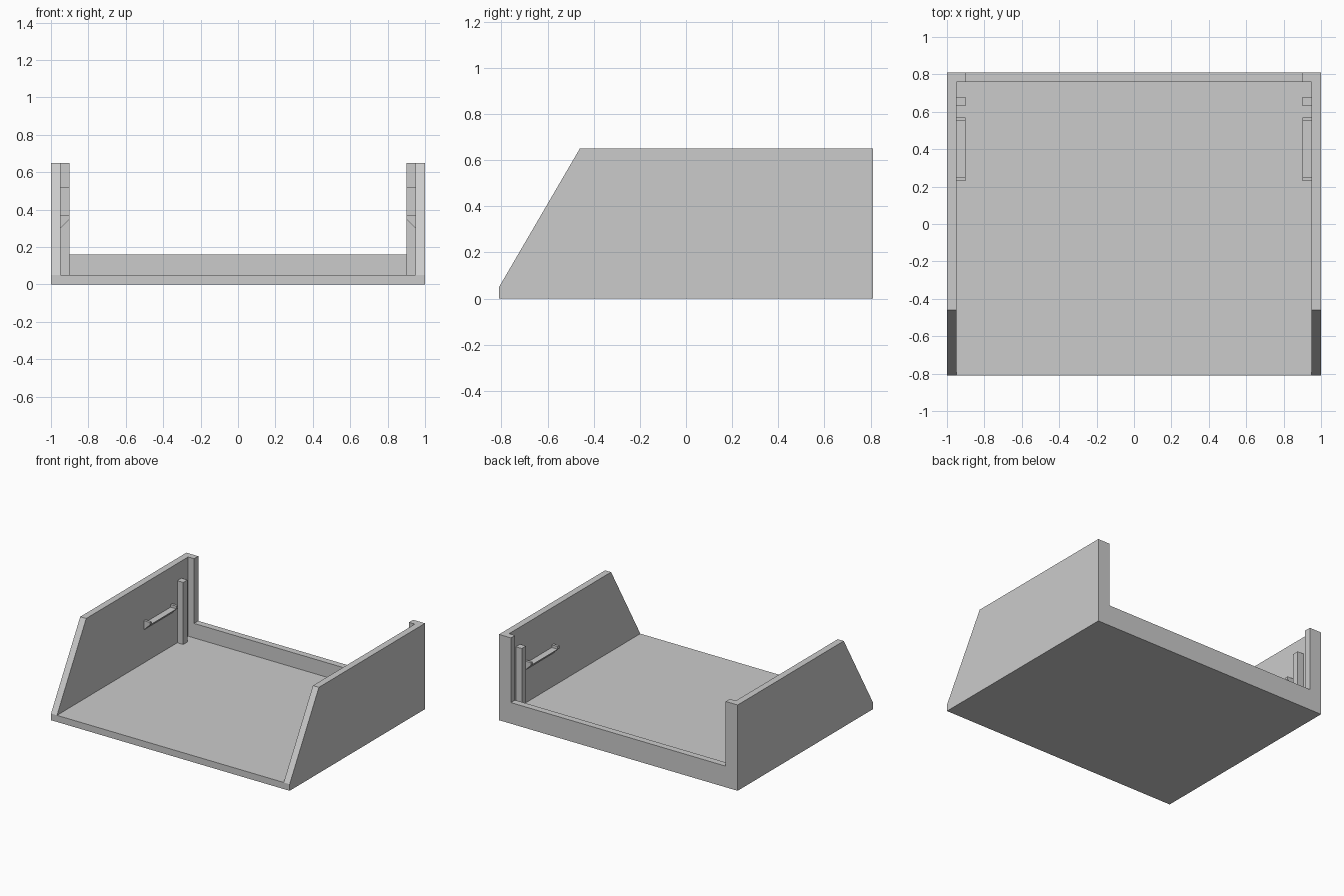
import bpy
import bmesh
from mathutils import Vector

cube = bpy.data.objects.get("Cube")
if cube:
    bpy.data.objects.remove(cube, do_unlink=True)

grey = bpy.data.materials.new("plain grey")
grey.use_nodes = True
colour = (0.6, 0.6, 0.6, 1)
grey.diffuse_color = colour
grey.node_tree.nodes["Principled BSDF"].inputs["Base Color"].default_value = colour


def prism(name, profile, axis, start, end):
    """Extrude a flat profile along x (profile is y, z) or y (profile is x, z)."""
    def place(a, b, d):
        return Vector((d, a, b)) if axis == "x" else Vector((a, d, b))

    bm = bmesh.new()
    face = bm.faces.new([bm.verts.new(place(a, b, start)) for a, b in profile])
    grown = bmesh.ops.extrude_face_region(bm, geom=[face])
    moved = [v for v in grown["geom"] if isinstance(v, bmesh.types.BMVert)]
    bmesh.ops.translate(bm, verts=moved, vec=place(0, 0, end - start))
    bmesh.ops.recalc_face_normals(bm, faces=bm.faces)
    mesh = bpy.data.meshes.new(name)
    bm.to_mesh(mesh)
    bm.free()
    mesh.materials.append(grey)
    obj = bpy.data.objects.new(name, mesh)
    bpy.context.collection.objects.link(obj)
    return obj


def rect(a0, a1, b0, b1):
    return [(a0, b0), (a1, b0), (a1, b1), (a0, b1)]


FRONT, BACK = -0.81, 0.81
OUTER, WALL, INNER = 1.0, 0.95, 0.90
FLOOR, TOP, RAIL = 0.05, 0.65, 0.16
BACK_IN = 0.76

# Floor
prism("floor", rect(-WALL, WALL, 0, FLOOR), "y", FRONT, BACK)

# Back frame: low rail with an upright at each end
prism("back_frame", [(-WALL, FLOOR), (WALL, FLOOR), (WALL, TOP), (INNER, TOP),
                     (INNER, RAIL), (-INNER, RAIL), (-INNER, TOP), (-WALL, TOP)],
      "y", BACK_IN, BACK)

# Side walls and their inner fittings
wall_profile = [(FRONT, 0), (BACK, 0), (BACK, TOP), (-0.46, TOP), (FRONT, FLOOR)]
for side, s in (("left", 1), ("right", -1)):
    prism(side + "_wall", wall_profile, "x", s * WALL, s * OUTER)

    # Slot post in front of the back frame
    prism(side + "_post", rect(0.63, 0.68, FLOOR, 0.52), "x", s * INNER, s * WALL)

    # Wedge ledge with a small lip at both ends
    wedge = [(s * WALL, 0.30), (s * INNER, 0.35), (s * WALL, 0.35)]
    lip = [(s * WALL, 0.30), (s * INNER, 0.35), (s * INNER, 0.37), (s * WALL, 0.37)]
    prism(side + "_ledge", wedge, "y", 0.25, 0.55)
    prism(side + "_front_lip", lip, "y", 0.23, 0.25)
    prism(side + "_back_lip", lip, "y", 0.55, 0.57)
